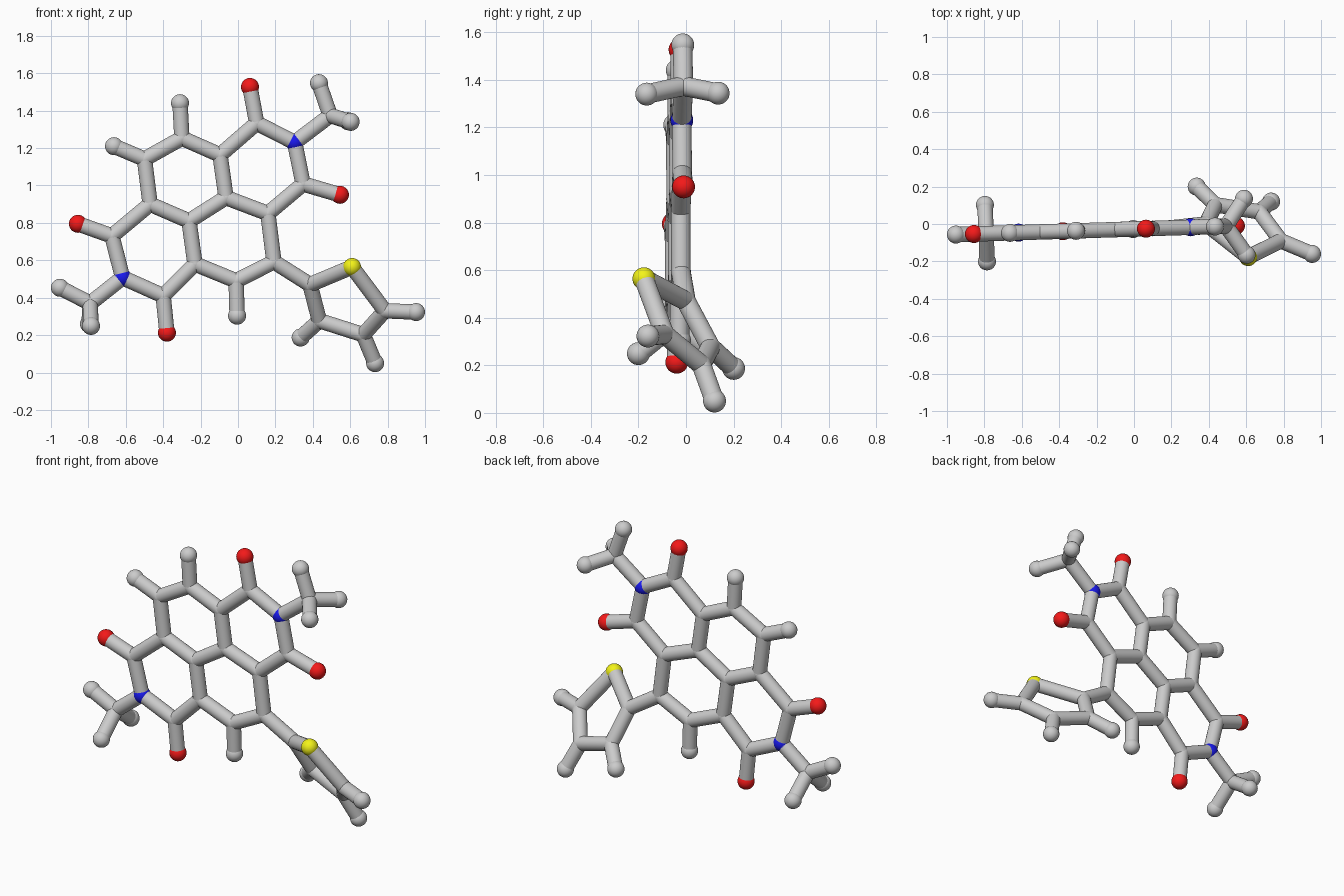
import bpy, bmesh
from mathutils import Vector

if "Cube" in bpy.data.objects:
    bpy.data.objects.remove(bpy.data.objects["Cube"])

BALL_R, STICK_R = 0.048, 0.041


def flat(x, z):
    # point on the slightly turned plane of the fused rings
    return Vector((x, -0.027 + 0.031 * x, z))


def material(name, color):
    m = bpy.data.materials.new(name)
    m.diffuse_color = color
    m.use_nodes = True
    m.node_tree.nodes["Principled BSDF"].inputs["Base Color"].default_value = m.diffuse_color
    return m


def ball_mesh(name, mat=None):
    bm = bmesh.new()
    bmesh.ops.create_uvsphere(bm, u_segments=28, v_segments=18, radius=BALL_R)
    me = bpy.data.meshes.new(name)
    bm.to_mesh(me)
    bm.free()
    me.shade_smooth()
    if mat:
        me.materials.append(mat)
    return me


def stick_mesh():
    bm = bmesh.new()
    bmesh.ops.create_cone(bm, cap_ends=False, segments=28, radius1=STICK_R,
                          radius2=STICK_R, depth=1)
    me = bpy.data.meshes.new("stick")
    bm.to_mesh(me)
    bm.free()
    me.shade_smooth()
    return me


def link(name, me):
    ob = bpy.data.objects.new(name, me)
    bpy.context.collection.objects.link(ob)
    return ob


# Atom positions: flat ring system (x, z)
atoms = {k: flat(*v) for k, v in {
    "oxygen_1": (0.064, 1.527), "carbon_1": (0.10, 1.333),
    "nitrogen_1": (0.303, 1.23), "carbon_2": (0.348, 1.008),
    "oxygen_2": (0.545, 0.95), "carbon_3": (0.16, 0.85),
    "carbon_4": (-0.064, 0.935), "carbon_5": (-0.096, 1.163),
    "carbon_6": (-0.30, 1.253), "hydrogen_6": (-0.31, 1.44),
    "carbon_7": (-0.50, 1.141), "hydrogen_7": (-0.663, 1.21),
    "carbon_8": (-0.47, 0.90), "carbon_9": (-0.262, 0.81),
    "carbon_10": (-0.674, 0.73), "oxygen_3": (-0.856, 0.795),
    "nitrogen_2": (-0.617, 0.507), "carbon_11": (-0.40, 0.41),
    "oxygen_4": (-0.38, 0.213), "carbon_12": (-0.23, 0.58),
    "carbon_13": (-0.01, 0.49), "hydrogen_13": (-0.005, 0.304),
    "carbon_14": (0.192, 0.592),
    "methyl_1": (0.493, 1.374), "methyl_2": (-0.79, 0.37),
    "hydrogen_1a": (0.433, 1.547), "hydrogen_2a": (-0.952, 0.453),
}.items()}

# Off-plane atoms: methyl ends and tilted five-sided ring (x, y, z)
atoms.update({k: Vector(v) for k, v in {
    "hydrogen_1b": (0.602, -0.165, 1.34), "hydrogen_1c": (0.588, 0.135, 1.344),
    "hydrogen_2b": (-0.786, -0.2, 0.249), "hydrogen_2c": (-0.797, 0.102, 0.26),
    "ring_carbon_1": (0.385, 0.0, 0.47), "sulfur": (0.61, -0.177, 0.564),
    "ring_carbon_2": (0.785, -0.09, 0.33), "ring_carbon_3": (0.67, 0.065, 0.202),
    "ring_carbon_4": (0.435, 0.103, 0.277), "hydrogen_r2": (0.952, -0.16, 0.323),
    "hydrogen_r3": (0.733, 0.12, 0.05), "hydrogen_r4": (0.335, 0.2, 0.187),
}.items()})

# Bonds written as chains
chains = [
    "oxygen_1 carbon_1 nitrogen_1 carbon_2 carbon_3 carbon_4 carbon_5 carbon_1",
    "carbon_2 oxygen_2", "carbon_4 carbon_9 carbon_8 carbon_7 carbon_6 carbon_5",
    "carbon_6 hydrogen_6", "carbon_7 hydrogen_7",
    "carbon_8 carbon_10 nitrogen_2 carbon_11 carbon_12 carbon_9",
    "carbon_10 oxygen_3", "carbon_11 oxygen_4",
    "carbon_12 carbon_13 carbon_14 carbon_3", "carbon_13 hydrogen_13",
    "nitrogen_1 methyl_1 hydrogen_1a", "hydrogen_1b methyl_1 hydrogen_1c",
    "nitrogen_2 methyl_2 hydrogen_2a", "hydrogen_2b methyl_2 hydrogen_2c",
    "carbon_14 ring_carbon_1 sulfur ring_carbon_2 ring_carbon_3 ring_carbon_4 ring_carbon_1",
    "ring_carbon_2 hydrogen_r2", "ring_carbon_3 hydrogen_r3",
    "ring_carbon_4 hydrogen_r4",
]

# Balls
grey = ball_mesh("grey_ball")
coloured = {
    "oxygen": ball_mesh("red_ball", material("red", (0.9, 0.01, 0.01, 1))),
    "nitrogen": ball_mesh("blue_ball", material("blue", (0.01, 0.01, 0.85, 1))),
    "sulfur": ball_mesh("yellow_ball", material("yellow", (0.9, 0.9, 0.01, 1))),
}
for name, pos in atoms.items():
    ob = link(name, coloured.get(name.split("_")[0], grey))
    ob.location = pos
    # carbon joints sit flush with the sticks
    if "carbon" in name or "methyl" in name:
        ob.scale = (STICK_R * 1.02 / BALL_R,) * 3

# Sticks
stick = stick_mesh()
for chain in chains:
    names = chain.split()
    for a, b in zip(names, names[1:]):
        d = atoms[b] - atoms[a]
        ob = link(f"bond_{a}_{b}", stick)
        ob.location = (atoms[a] + atoms[b]) / 2
        ob.rotation_euler = d.to_track_quat("Z", "Y").to_euler()
        ob.scale = (1, 1, d.length)
